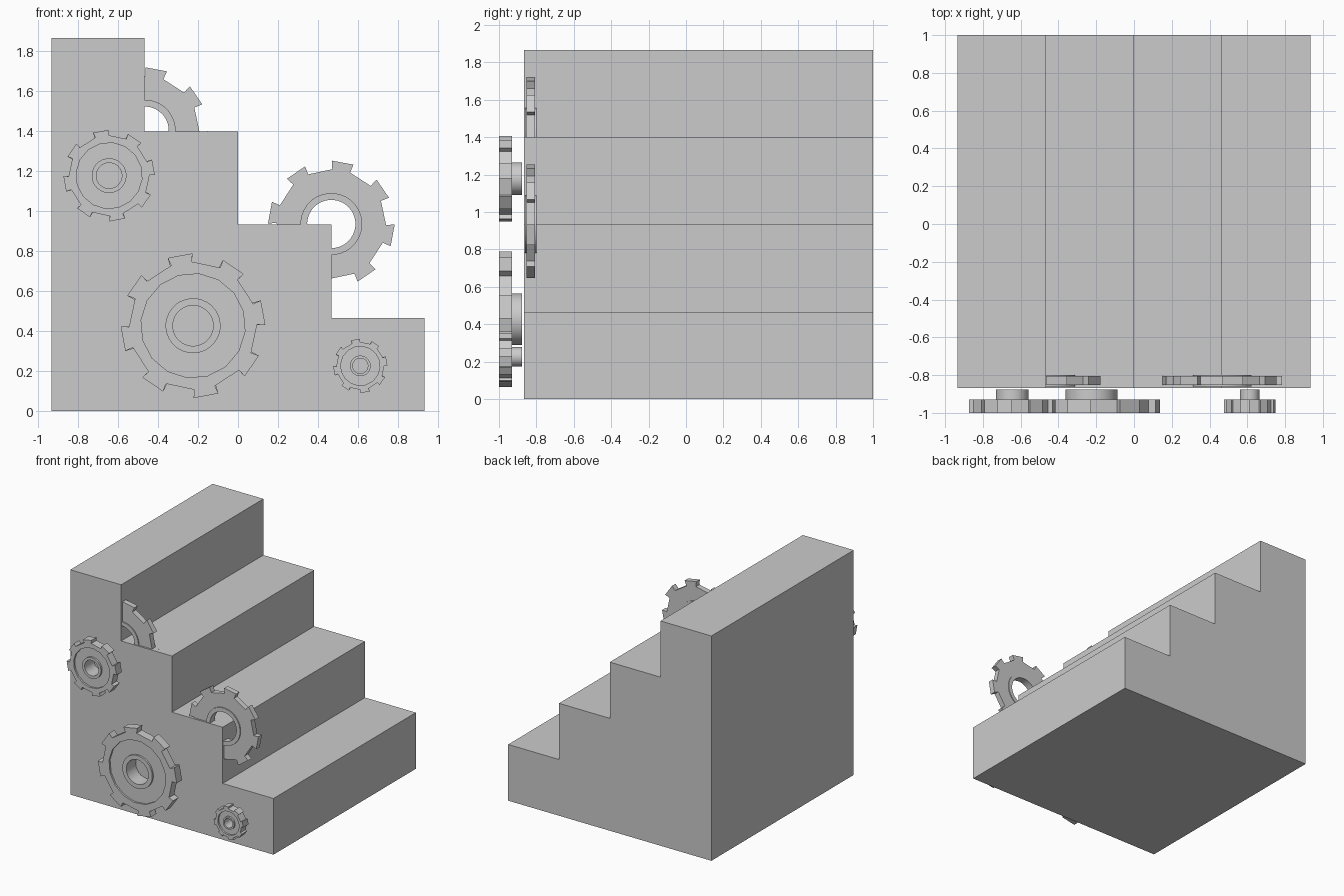
import bpy, bmesh
from math import cos, sin, pi, radians

if "Cube" in bpy.data.objects:
    bpy.data.objects.remove(bpy.data.objects["Cube"])

TEETH = 8
W = 2.8 / 3          # half width of the staircase
S = W / 2            # step size
Y_FRONT = -0.867


def finish(name, bm, loc=(0, 0, 0), smooth=False):
    bmesh.ops.recalc_face_normals(bm, faces=bm.faces)
    me = bpy.data.meshes.new(name)
    bm.to_mesh(me)
    bm.free()
    ob = bpy.data.objects.new(name, me)
    bpy.context.collection.objects.link(ob)
    ob.location = loc
    if smooth:
        bpy.ops.object.select_all(action='DESELECT')
        ob.select_set(True)
        bpy.context.view_layer.objects.active = ob
        bpy.ops.object.shade_smooth_by_angle(angle=radians(30))
    return ob


def toothed(root, tip, phase):
    """Toothed outline, four points per tooth."""
    for i in range(TEETH):
        mid = phase + 360 / TEETH * i
        for off, r in ((-9.5, root), (-10, tip), (10, tip), (9.5, root)):
            a = radians(mid + off)
            yield r * cos(a), r * sin(a)


def circle(r, phase, sides=32):
    """Circle of 32 points; 16 sides puts every other point on a flat."""
    n = TEETH * 4
    for i in range(n):
        a = radians(phase) + 2 * pi * (i - 1.5) / n
        k = cos(pi / 16) if sides == 16 and i % 2 else 1
        yield r * k * cos(a), r * k * sin(a)


def gear(name, x, z, phase, rings):
    """Loft a closed chain of rings, each (outline, y)."""
    bm = bmesh.new()
    loops = [[bm.verts.new((px, y, pz)) for px, pz in pts] for pts, y in rings]
    n = TEETH * 4
    for a, b in zip(loops, loops[1:] + loops[:1]):
        for i in range(n):
            j = (i + 1) % n
            bm.faces.new((a[i], a[j], b[j], b[i]))
    return finish(name, bm, (x, 0, z), True)


def front_gear(name, x, z, tip):
    # toothed rim, shallow recess, and a hollow hub reaching back to the wall
    p, root = 100.5, tip * 0.885
    rec, hub, hole = tip * 0.722, tip * 0.38, tip * 0.28
    f, d, b, h = -1.0, -0.985, -0.93, -0.876
    gear(name, x, z, p, [
        (list(toothed(root, tip, p)), f),
        (list(circle(rec, p, 16)), f), (list(circle(rec, p, 16)), d),
        (list(circle(hub, p)), d), (list(circle(hub, p)), f),
        (list(circle(hole, p)), f), (list(circle(hole, p)), h),
        (list(circle(hub, p)), h), (list(circle(hub, p)), b),
        (list(toothed(root, tip, p)), b)])


def step_gear(name, x, z):
    # thin gear set into the steps, hub slightly proud on both sides
    p, tip, root, hub, hole = 79.5, 0.317, 0.274, 0.155, 0.121
    f, b, hf, hb = -0.852, -0.806, -0.861, -0.80
    gear(name, x, z, p, [
        (list(toothed(root, tip, p)), f),
        (list(circle(hub, p)), f), (list(circle(hub, p)), hf),
        (list(circle(hole, p)), hf), (list(circle(hole, p)), hb),
        (list(circle(hub, p)), hb), (list(circle(hub, p)), b),
        (list(toothed(root, tip, p)), b)])


# Staircase: stepped profile pushed back along y
profile = [(-W, 0), (W, 0)]
for i in range(4):
    profile += [(W - S * i, S * (i + 1)), (W - S * (i + 1), S * (i + 1))]
bm = bmesh.new()
face = bm.faces.new([bm.verts.new((x, Y_FRONT, z)) for x, z in profile])
ext = bmesh.ops.extrude_face_region(bm, geom=[face], use_keep_orig=True)
bmesh.ops.translate(bm, vec=(0, 1 - Y_FRONT, 0),
                    verts=[v for v in ext['geom'] if isinstance(v, bmesh.types.BMVert)])
finish("staircase", bm)

# Gears on the front wall
front_gear("large_front_gear", -0.225, 0.427, 0.362)
front_gear("medium_front_gear", -0.645, 1.178, 0.229)
front_gear("small_front_gear", 0.612, 0.226, 0.136)

# Gears half sunk into the step corners
step_gear("upper_step_gear", -0.467, 1.403)
step_gear("lower_step_gear", 0.467, 0.936)
